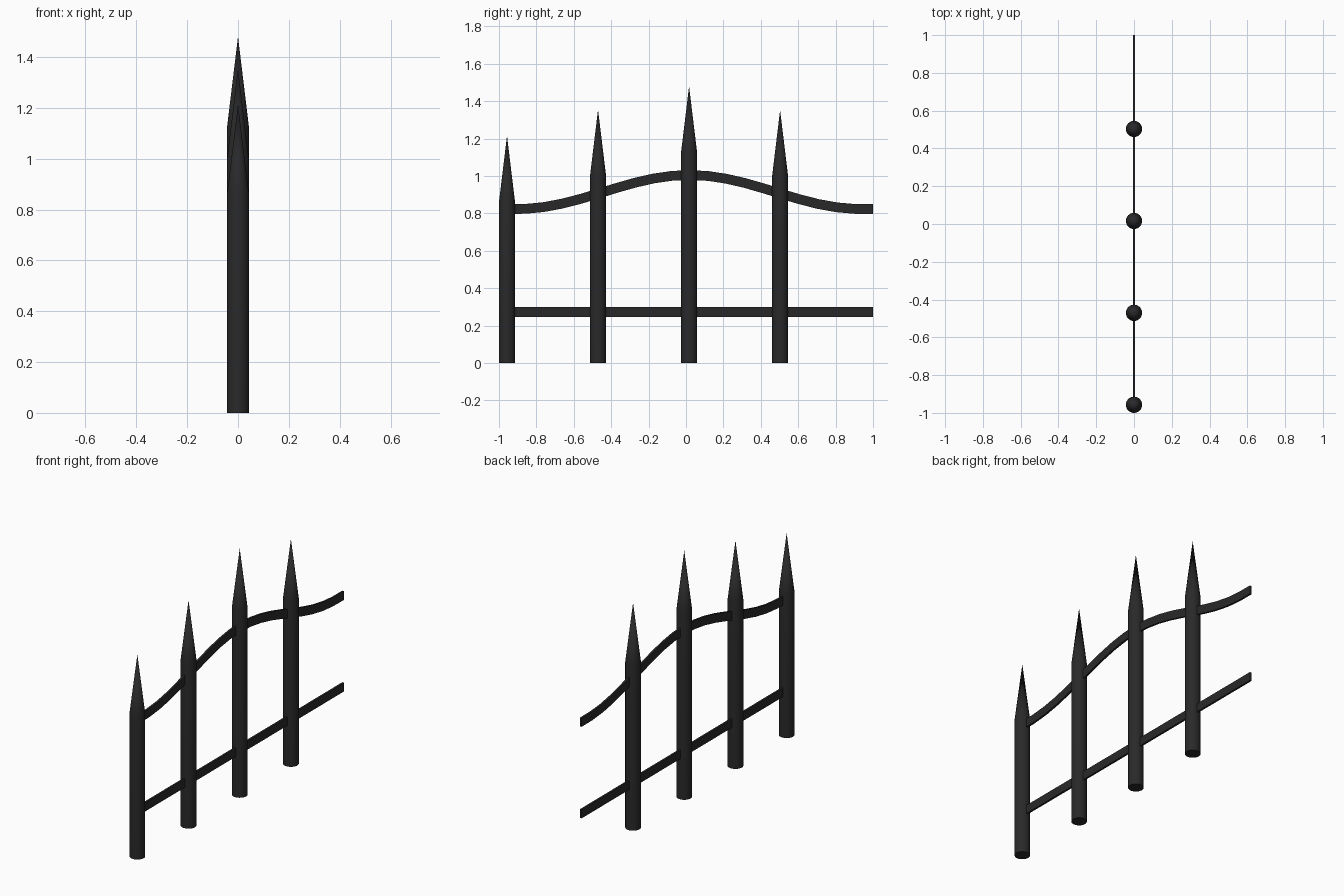
import bpy, bmesh, math
from mathutils import Vector

cube = bpy.data.objects.get("Cube")
if cube:
    bpy.data.objects.remove(cube, do_unlink=True)

# Single wrought iron colour
iron = bpy.data.materials.new("black_iron")
iron.use_nodes = True
colour = (0.022, 0.022, 0.023, 1)
iron.diffuse_color = colour
iron.node_tree.nodes["Principled BSDF"].inputs["Base Color"].default_value = colour

RADIUS, SPIKE, SIDES = 0.043, 0.355, 32
START, END, PEAK = -0.957, 1.0, 0.018


def finish(name, bm):
    bmesh.ops.recalc_face_normals(bm, faces=bm.faces)
    mesh = bpy.data.meshes.new(name)
    bm.to_mesh(mesh)
    bm.free()
    mesh.materials.append(iron)
    obj = bpy.data.objects.new(name, mesh)
    bpy.context.collection.objects.link(obj)
    bpy.ops.object.select_all(action="DESELECT")
    obj.select_set(True)
    bpy.context.view_layer.objects.active = obj
    bpy.ops.object.shade_smooth_by_angle(angle=math.radians(30))
    return obj


def post(name, y, height):
    """Round post whose top is drawn out into a pointed spike."""
    bm = bmesh.new()
    base = bmesh.ops.create_circle(bm, cap_ends=True, radius=RADIUS, segments=SIDES)["verts"]
    rim = [e for e in bm.edges if all(v in base for v in e.verts)]
    up = bmesh.ops.extrude_edge_only(bm, edges=rim)["geom"]
    top = [g for g in up if isinstance(g, bmesh.types.BMVert)]
    for v in top:
        v.co.z = height - SPIKE
    tip = bm.verts.new((0, 0, height))
    for e in [g for g in up if isinstance(g, bmesh.types.BMEdge)]:
        if all(v in top for v in e.verts):
            bm.faces.new((e.verts[0], e.verts[1], tip))
    finish(name, bm).location.y = y


def rail(name, path, steps, half_x=0.006, half_z=0.026):
    """Flat bar swept along a height function of y."""
    bm = bmesh.new()
    rings = []
    for i in range(steps + 1):
        y = START + (END - START) * i / steps
        slope = (path(y + 0.001) - path(y - 0.001)) / 0.002
        if i in (0, steps):
            slope = 0
        normal = Vector((0, -slope, 1)).normalized() * half_z
        centre = Vector((0, y, path(y)))
        side = Vector((half_x, 0, 0))
        corners = (side + normal, side - normal, -side - normal, normal - side)
        rings.append([bm.verts.new(centre + c) for c in corners])
    for a, b in zip(rings, rings[1:]):
        for k in range(4):
            n = (k + 1) % 4
            bm.faces.new((a[k], a[n], b[n], b[k]))
    bm.faces.new(rings[0])
    bm.faces.new(rings[-1])
    finish(name, bm)


# Four evenly spaced posts
for i, height in enumerate((1.215, 1.355, 1.48, 1.352)):
    post(f"post_{i + 1}", START + i * 0.4867, height)


# Straight lower rail and wavy upper rail, flat at its ends
def wave(y):
    t = max(-1, min(1, (y - PEAK) / 0.92))
    return 0.823 + 0.091 * (1 + math.cos(math.pi * t))


rail("lower_rail", lambda y: 0.272, 1)
rail("upper_rail", wave, 20)
